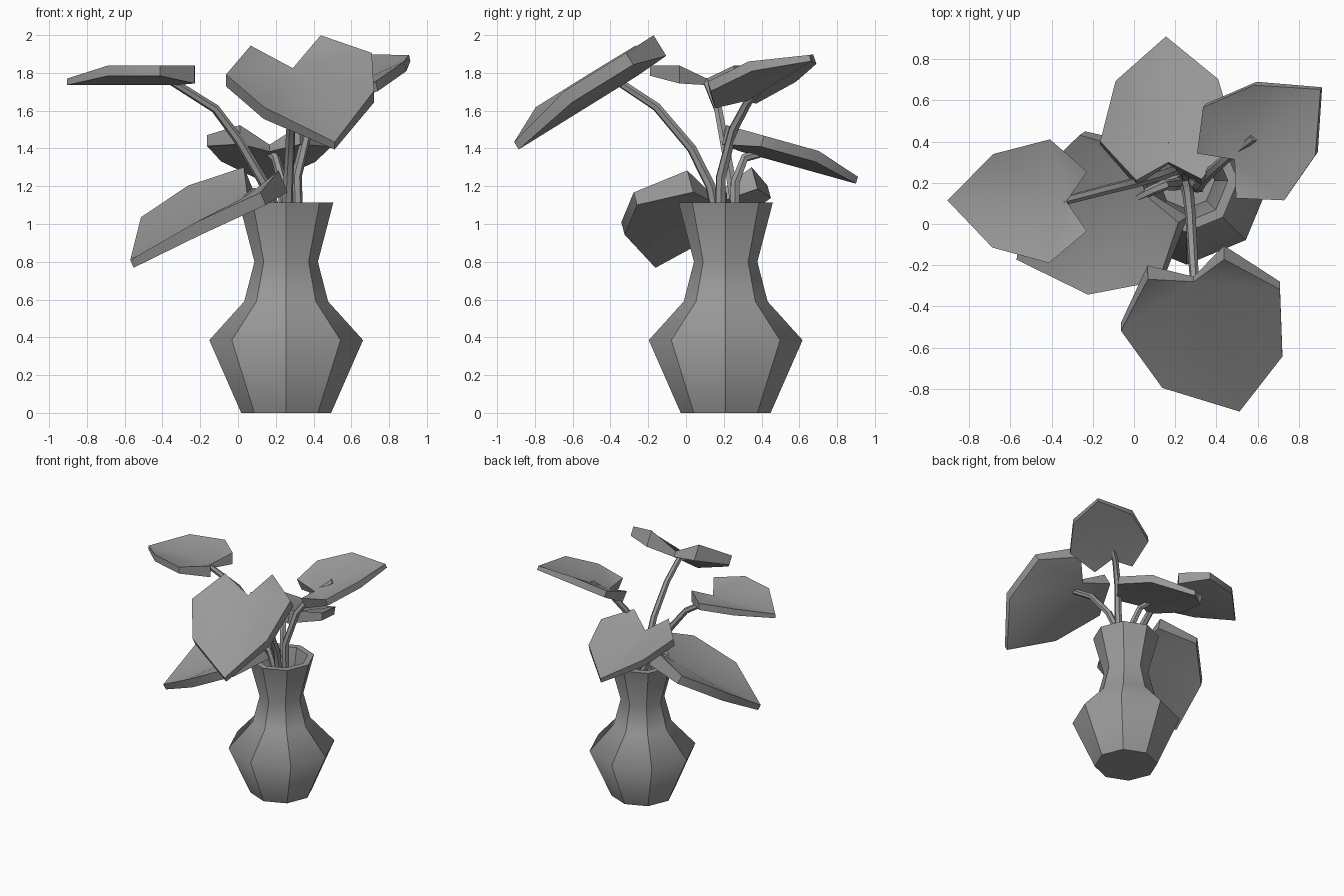
import bpy, bmesh, math
from mathutils import Vector

cube = bpy.data.objects.get("Cube")
if cube:
    bpy.data.objects.remove(cube, do_unlink=True)

grey = bpy.data.materials.new("plain grey")
grey.use_nodes = True
tone = (0.32, 0.32, 0.32, 1)
grey.diffuse_color = tone
grey.node_tree.nodes["Principled BSDF"].inputs["Base Color"].default_value = tone


def finish(name, bm):
    """Turn a bmesh into a named grey object."""
    bmesh.ops.recalc_face_normals(bm, faces=bm.faces)
    mesh = bpy.data.meshes.new(name)
    bm.to_mesh(mesh)
    bm.free()
    mesh.materials.append(grey)
    obj = bpy.data.objects.new(name, mesh)
    bpy.context.collection.objects.link(obj)
    return obj


def activate(obj):
    bpy.ops.object.select_all(action='DESELECT')
    obj.select_set(True)
    bpy.context.view_layer.objects.active = obj


# Vase: eight-sided turned profile (radius, height), outside then inside
def make_vase(cx, cy, sides=8):
    profile = [(.238, 0), (.407, .385), (.222, .59), (.168, .8), (.25, 1.115),
               (.2, 1.115), (.135, .8), (.18, .59), (.34, .385), (.2, .05)]
    bm = bmesh.new()
    rings = []
    for r, z in profile:
        angles = [math.tau * i / sides for i in range(sides)]
        rings.append([bm.verts.new((cx + r * math.cos(a), cy + r * math.sin(a), z))
                      for a in angles])
    for low, high in zip(rings, rings[1:]):
        for i in range(sides):
            j = (i + 1) % sides
            bm.faces.new((low[i], low[j], high[j], high[i]))
    bm.faces.new(rings[0])
    bm.faces.new(rings[-1])
    # Smooth up the profile, crisp along the ribs, rim and base
    for f in bm.faces:
        f.smooth = True
    for e in bm.edges:
        a, b = e.verts
        level = abs(a.co.z - b.co.z) < .001
        at_end = a.co.z > 1.1 or a.co.z < .06
        e.smooth = level and not at_end
    return finish("vase", bm)


# Leaf: folded heart with its notch at the origin, for a length of one
# Half outline: along, across, top height, bottom height
HALF = [(0, 0, 0, -.06), (-.173, .25, .12, -.045), (.142, .52, .12, .025),
        (.62, .393, .12, .025), (1, 0, 0, -.06)]


def make_leaf(name, notch, tip, side):
    notch = Vector(notch)
    along = Vector(tip) - notch
    size = along.length
    u = along.normalized()
    v = Vector(side)
    v = (v - u * v.dot(u)).normalized()
    w = u.cross(v)
    if w.z < 0:
        w = -w
    bm = bmesh.new()

    def point(a, s, h):
        return bm.verts.new(notch + (u * a + v * s + w * h) * size)

    halves = []
    for sign in (1, -1):
        top = [point(a, sign * s, t) for a, s, t, b in HALF]
        under = [point(a, sign * s, b) for a, s, t, b in HALF]
        halves.append((top, under))
        for layer in (top, under):
            n, lobe, shoulder, mid, end = layer
            bm.faces.new((n, lobe, shoulder))
            bm.faces.new((n, shoulder, mid))
            bm.faces.new((n, mid, end))
        for i in range(len(HALF) - 1):
            bm.faces.new((top[i], top[i + 1], under[i + 1], under[i]))
    bmesh.ops.remove_doubles(bm, verts=bm.verts, dist=.0005)
    obj = finish(name, bm)
    activate(obj)
    bpy.ops.object.shade_smooth_by_angle(angle=math.radians(35))
    return obj


# Stem: bent tube along a short path
def make_stem(name, path):
    curve = bpy.data.curves.new(name, 'CURVE')
    curve.dimensions = '3D'
    curve.bevel_depth = .029
    curve.bevel_resolution = 1
    curve.use_fill_caps = True
    spline = curve.splines.new('POLY')
    spline.points.add(len(path) - 1)
    for i, (p, co) in enumerate(zip(spline.points, path)):
        p.co = (*co, 1)
        p.radius = 1.1 - .35 * i / (len(path) - 1)
    curve.materials.append(grey)
    obj = bpy.data.objects.new(name, curve)
    bpy.context.collection.objects.link(obj)
    activate(obj)
    bpy.ops.object.convert(target='MESH')
    bpy.ops.object.shade_smooth_by_angle(angle=math.radians(50))


make_vase(.255, .21)

make_leaf("left_side_leaf", (-.328, .11, 1.77), (-.905, .114, 1.77), (0, 1, 0))
make_leaf("front_leaf", (.29, -.28, 1.825), (.512, -.91, 1.434), (.765, .21, .12))
make_leaf("right_side_leaf", (.488, .313, 1.685), (.905, .653, 1.895), (.392, -.45, -.05))
make_leaf("back_leaf", (.167, .3, 1.42), (.155, .91, 1.25), (1, 0, 0))
make_leaf("drooping_leaf", (.05, .145, 1.15), (-.57, -.173, .81), (-.52, .854, .02))

make_stem("left_side_stem", [(.24, .25, .6), (.21, .27, 1.05), (.13, .24, 1.23),
                             (0, .2, 1.45), (-.12, .17, 1.61), (-.35, .11, 1.755)])
make_stem("front_stem", [(.25, .2, .6), (.26, .16, 1.05), (.265, .13, 1.2),
                         (.275, .03, 1.4), (.285, -.156, 1.62), (.3, -.36, 1.755)])
make_stem("right_side_stem", [(.27, .2, .6), (.315, .18, 1.05), (.31, .185, 1.25),
                              (.37, .25, 1.5), (.46, .33, 1.65), (.58, .42, 1.75)])
make_stem("back_stem", [(.25, .22, .6), (.25, .26, 1.05), (.235, .26, 1.22),
                        (.2, .31, 1.35), (.165, .4, 1.375)])
make_stem("drooping_stem", [(.23, .2, .6), (.19, .19, 1.05), (.15, .19, 1.16),
                            (.09, .165, 1.17), (0, .12, 1.1)])
